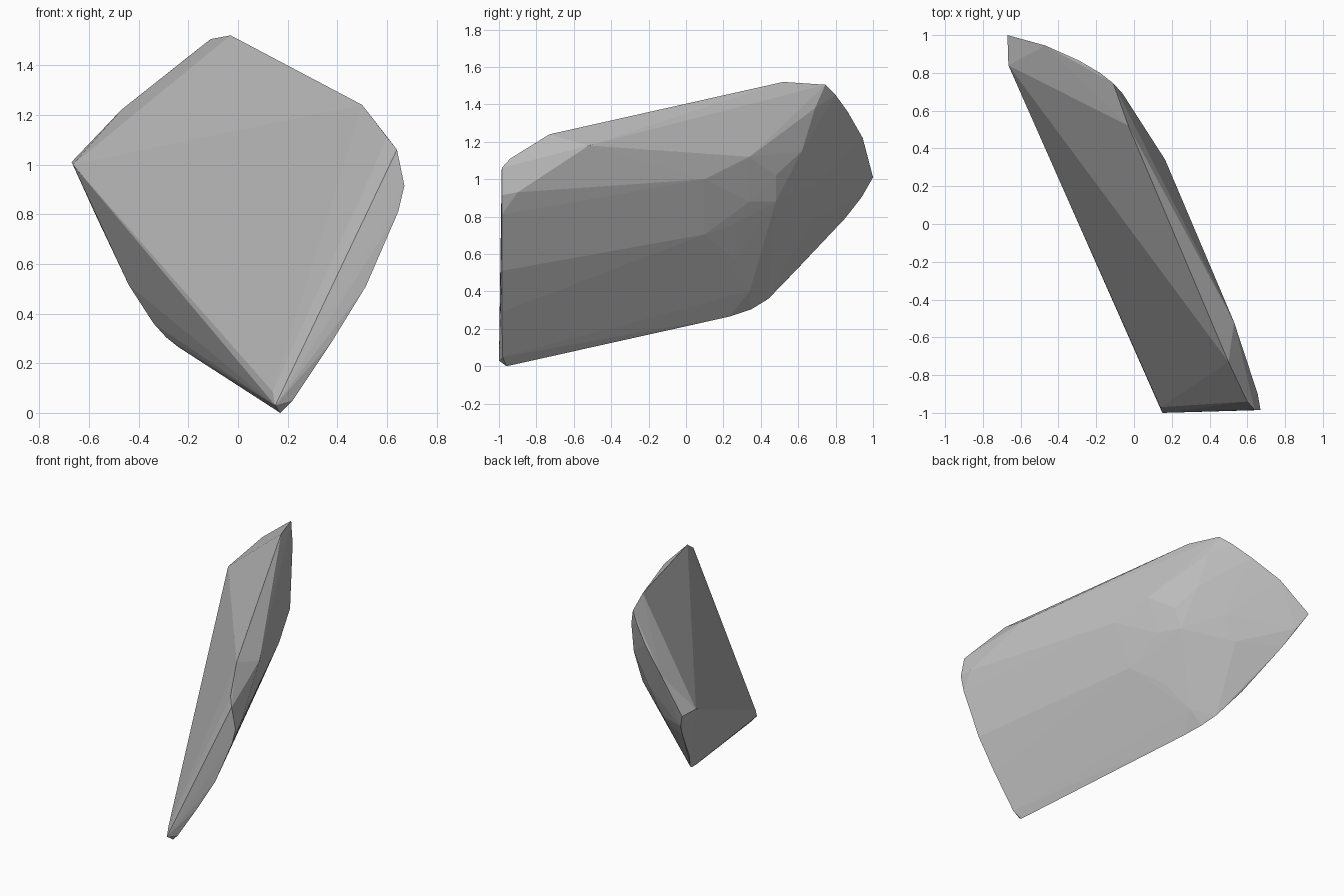
import bpy, bmesh

# Corner points of the chipped stone, grouped by region
tip = [(-.67, 1, 1.01), (-.665, .84, 1.0)]
crown = [(-.47, .945, 1.22), (-.29, .865, 1.36), (-.18, .80, 1.45),
         (-.11, .745, 1.505), (-.03, .52, 1.52), (-.06, .69, 1.38)]
butt = [(.5, -.73, 1.24), (.6, -.94, 1.11), (.64, -.985, 1.06),
        (.67, -.985, .915), (.655, -.9, .93), (.645, -.985, .81),
        (.515, -.985, .51), (.38, -.985, .29), (.22, -.98, .05),
        (.17, -.96, 0), (.15, -1, .03), (.14, -.97, .085), (.53, -.52, 1.18)]
lower_edge = [(-.24, .23, .265), (-.29, .35, .305), (-.34, .44, .36),
              (-.44, .59, .515), (-.57, .85, .79), (-.615, .94, .905)]
back = [(.165, .34, 1.12), (.25, .1, 1.0), (.12, .1, .705), (0, .06, .55),
        (.06, .26, .76), (-.05, .26, .57), (.08, .34, .88), (.05, .48, 1.02),
        (0, .48, .88), (-.03, .62, 1.15), (-.2, .69, .97), (-.3, .69, .8),
        (-.2, .34, .4)]

# Wrap the points in flat facets
bm = bmesh.new()
for p in tip + crown + butt + lower_edge + back:
    bm.verts.new(p)
bmesh.ops.convex_hull(bm, input=bm.verts[:])
loose = [v for v in bm.verts if not v.link_faces]
bmesh.ops.delete(bm, geom=loose, context='VERTS')
bmesh.ops.recalc_face_normals(bm, faces=bm.faces[:])

mesh = bpy.data.meshes.new("stone_shard")
bm.to_mesh(mesh)
bm.free()

# Single plain grey
grey = bpy.data.materials.new("stone_grey")
grey.diffuse_color = (.5, .5, .5, 1)
mesh.materials.append(grey)

shard = bpy.data.objects.new("stone_shard", mesh)
bpy.context.collection.objects.link(shard)
